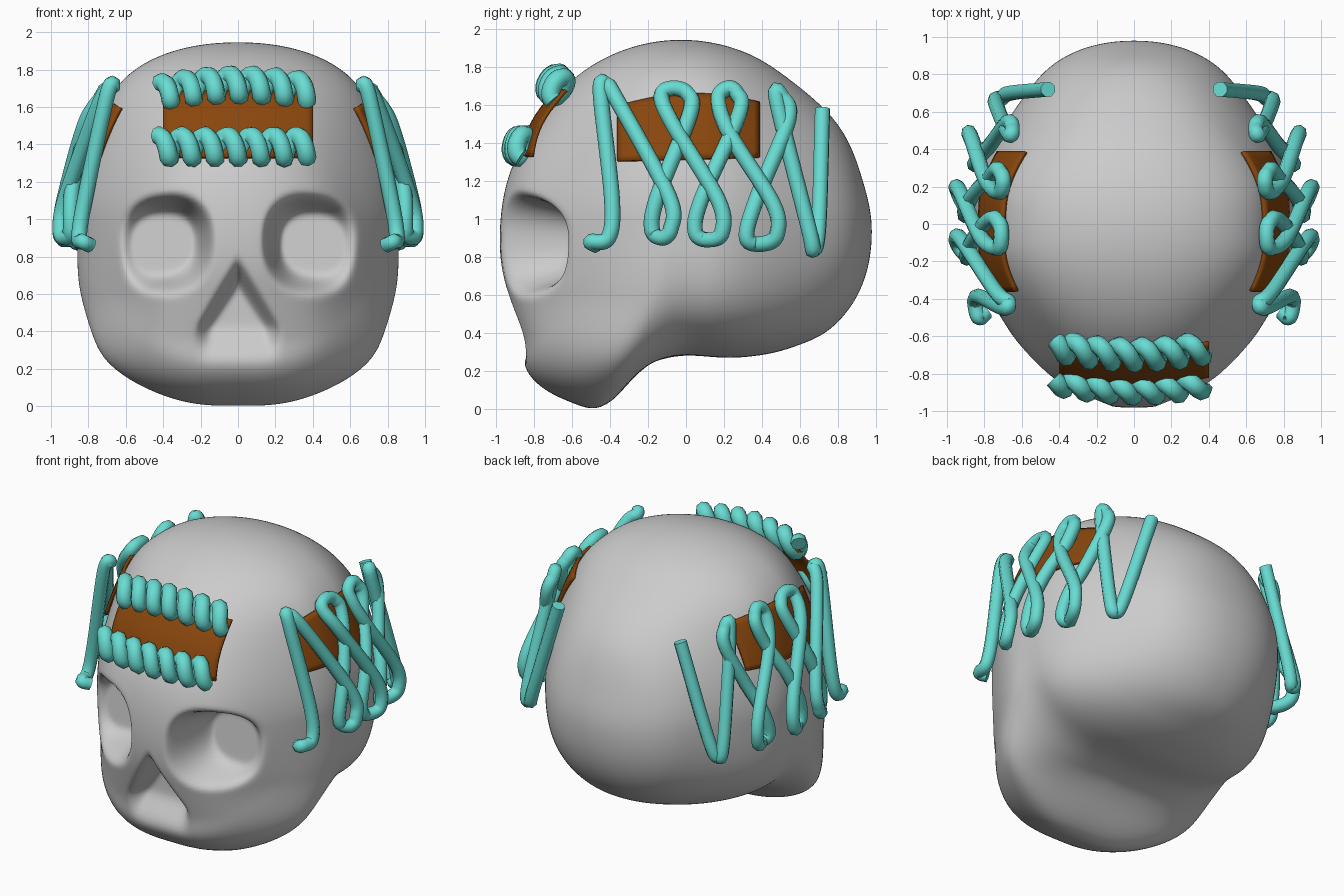
import bpy, bmesh, math
from mathutils import Vector
from mathutils.bvhtree import BVHTree

if "Cube" in bpy.data.objects:
    bpy.data.objects.remove(bpy.data.objects["Cube"])

def material(name, rgb):
    m = bpy.data.materials.new(name)
    m.diffuse_color = (*rgb, 1)
    m.use_nodes = True
    m.node_tree.nodes["Principled BSDF"].inputs["Base Color"].default_value = m.diffuse_color
    return m

BROWN = material("brown", (0.25, 0.062, 0.004))
TEAL = material("teal", (0.14, 0.72, 0.65))

def step(a, b, v):
    v = max(0.0, min(1.0, (v - a) / (b - a)))
    return v * v * (3 - 2 * v)

def add_object(name, bm, mat=None):
    bmesh.ops.recalc_face_normals(bm, faces=bm.faces)
    me = bpy.data.meshes.new(name)
    bm.to_mesh(me)
    bm.free()
    for p in me.polygons:
        p.use_smooth = True
    if mat:
        me.materials.append(mat)
    ob = bpy.data.objects.new(name, me)
    bpy.context.collection.objects.link(ob)
    return ob

# skull: side outline (y, z), swept as an ovoid around the x axis
OUTLINE = [(.98, .95), (.93, 1.21), (.82, 1.47), (.58, 1.71), (.31, 1.88), (0, 1.945),
           (-.29, 1.905), (-.58, 1.75), (-.79, 1.5), (-.93, 1.24), (-.98, .97), (-.975, .76),
           (-.915, .5), (-.865, .34), (-.85, .22), (-.77, .12), (-.61, .035), (-.48, .0),
           (-.39, .04), (-.27, .17), (-.16, .25), (.02, .28), (.28, .27), (.55, .32),
           (.76, .42), (.92, .63)]
POLAR = sorted((math.atan2(z - 1, y) % math.tau, math.hypot(y, z - 1)) for y, z in OUTLINE)
N = len(POLAR)

def knot(i):
    a, r = POLAR[i % N]
    return a + math.tau * (i // N), r

def radius(a):
    if a < POLAR[0][0]:
        a += math.tau
    i = max(k for k in range(N) if POLAR[k][0] <= a)
    (a0, r0), (a1, r1), (a2, r2), (a3, r3) = (knot(i + k) for k in (-1, 0, 1, 2))
    h = a2 - a1
    t = (a - a1) / h
    m1, m2 = (r2 - r0) / (a2 - a0) * h, (r3 - r1) / (a3 - a1) * h
    return ((2*t**3 - 3*t*t + 1) * r1 + (t**3 - 2*t*t + t) * m1
            + (3*t*t - 2*t**3) * r2 + (t**3 - t*t) * m2)

def carve(x, y, z):
    if y > -.3:
        return y
    ax = abs(x)
    # eye socket
    d = (abs((ax - .40) / .25) ** 2.4 + abs((z - .865 + .05 * (ax - .4)) / .25) ** 2.4) ** (1 / 2.4)
    y += max(0, -.60 + .1 * (z - .87) - y) * (1 - step(.66, 1.1, d))
    # nose opening
    half = min(.21, .24 * (.75 - z) / .38)
    m = step(-.03, .07, half - ax) * step(.23, .43, z)
    return y + max(0, -.76 - y) * m

def skull_point(a, f, r, soft):
    c, s = math.cos(f), math.sin(f)
    t = s ** (2 / 4)
    r += (soft - r) * .85 * step(.05, .75, abs(c))
    y, z = math.cos(a) * r * t, 1 + math.sin(a) * r * t
    jaw = step(.6, .1, z) * step(-.05, -.4, y)
    w = (.86 - .085 * step(1, 1.6, z)) * (1 - .24 * step(.1, .8, abs(y))) * (1 + .12 * jaw)
    x = math.copysign(abs(c) ** (2 / (2.1 + .7 * jaw)), c) * w
    return x, carve(x, y, z), z

NA, NF = 280, 190
bm = bmesh.new()
angles = [math.tau * i / NA for i in range(NA)]
radii = [radius(a) for a in angles]
softened = radii
for _ in range(2):
    softened = [sum(softened[(i + k) % NA] for k in range(-9, 10)) / 19 for i in range(NA)]
rings = [[bm.verts.new(skull_point(a, math.pi * j / NF, r, q))
          for a, r, q in zip(angles, radii, softened)] for j in range(1, NF)]
for p, q in zip(rings, rings[1:]):
    for i in range(NA):
        k = (i + 1) % NA
        bm.faces.new((p[i], p[k], q[k], q[i]))
for ring, x in ((rings[0], .86), (rings[-1], -.86)):
    pole = bm.verts.new((x, 0, 1))
    for i in range(NA):
        bm.faces.new((pole, ring[i], ring[(i + 1) % NA]))
for _ in range(3):
    bmesh.ops.smooth_vert(bm, verts=bm.verts, factor=.5,
                          use_axis_x=True, use_axis_y=True, use_axis_z=True)
bm.normal_update()
tree = BVHTree.FromBMesh(bm)
add_object("skull", bm)

def side_x(y, z):
    hit = tree.ray_cast(Vector((2, y, z)), Vector((-1, 0, 0)))[0]
    return hit.x if hit else 0

def front_y(x, z):
    hit = tree.ray_cast(Vector((x, -2, z)), Vector((0, 1, 0)))[0]
    return hit.y if hit else 0

# brown panels
def panel(name, point, nu=24, nv=10):
    bm = bmesh.new()
    g = [[bm.verts.new(point(i / nu, j / nv)) for j in range(nv + 1)] for i in range(nu + 1)]
    for i in range(nu):
        for j in range(nv):
            bm.faces.new((g[i][j], g[i+1][j], g[i+1][j+1], g[i][j+1]))
    ob = add_object(name, bm, BROWN)
    mod = ob.modifiers.new("thickness", "SOLIDIFY")
    mod.thickness, mod.offset = .02, 0

def forehead_point(u, v):
    x, z = -.4 + .8 * u, 1.33 + .35 * v
    y = -.86 + .18 * v + .3 * x * x - .04 * math.sin(math.pi * v)
    return x, min(y, front_y(x, z) - .015), z

def temple_point(sign):
    def point(u, v):
        y = -.36 + .745 * u
        z = 1.305 + .02 * u + v * (.29 + .055 * math.sin(math.pi * u))
        return sign * (side_x(y, z) + .015), y, z
    return point

panel("forehead_panel", forehead_point)

# teal coils
def tube(name, pts, r):
    cu = bpy.data.curves.new(name, "CURVE")
    cu.dimensions = "3D"
    cu.bevel_depth, cu.bevel_resolution, cu.use_fill_caps = r, 2, True
    sp = cu.splines.new("POLY")
    sp.points.add(len(pts) - 1)
    for p, co in zip(sp.points, pts):
        p.co = (*co, 1)
    sp.use_smooth = True
    cu.materials.append(TEAL)
    bpy.context.collection.objects.link(bpy.data.objects.new(name, cu))

def smooth_path(pts, n=8):
    P = [Vector(p) for p in pts]
    P = [2 * P[0] - P[1]] + P + [2 * P[-1] - P[-2]]
    out = []
    for a, b, c, d in zip(P, P[1:], P[2:], P[3:]):
        for k in range(n):
            t = k / n
            out.append(.5 * (2*b + (c - a)*t + (2*a - 5*b + 4*c - d)*t*t + (3*b - a - 3*c + d)*t**3))
    return out + [P[-2]]

LACE = [(.79, -.47, .86), (.83, -.50, .88), (.85, -.41, .90), (.82, -.39, 1.1), (.70, -.45, 1.66),
        (.67, -.42, 1.71), (.74, -.36, 1.62), (.92, -.09, 1.12), (.95, -.08, .95), (.93, -.13, .90),
        (.88, -.18, .95), (.87, -.15, 1.12), (.76, .02, 1.55), (.72, .01, 1.66), (.71, -.07, 1.69),
        (.73, -.13, 1.65), (.82, -.07, 1.5), (.93, .17, 1.1), (.95, .19, .93), (.92, .12, .89),
        (.87, .05, .93), (.85, .08, 1.1), (.75, .28, 1.55), (.71, .27, 1.66), (.70, .22, 1.69),
        (.72, .17, 1.63), (.79, .23, 1.45), (.87, .46, 1.08), (.88, .48, .92), (.85, .41, .87),
        (.80, .32, .90), (.80, .37, 1.1), (.68, .54, 1.52), (.65, .51, 1.64), (.67, .48, 1.62),
        (.74, .65, .94), (.71, .67, .84), (.66, .70, .96), (.46, .72, 1.58)]

for side, sign in (("right", 1), ("left", -1)):
    panel(side + "_temple_panel", temple_point(sign))
    path = [(sign * max(x, side_x(y, z) + .045), y, z) for x, y, z in smooth_path(LACE)]
    tube(side + "_temple_lace", path, .042)

def spring(name, x0, x1, y0, z0, turns, up, out):
    pts = []
    n = int(turns * 20)
    for i in range(n + 1):
        x = x0 + (x1 - x0) * i / n
        a = math.tau * turns * i / n
        c, s = math.cos(a), math.sin(a)
        pts.append((x + .015 * s, y0 + .25 * x * x + up[0] * c + out[0] * s,
                    z0 - .25 * x * x * (z0 > 1.5) + up[1] * c + out[1] * s))
    tube(name, pts, .05)

spring("upper_forehead_coil", -.42, .37, -.70, 1.715, 6.5, (.035, .055), (-.03, .02))
spring("lower_forehead_coil", -.43, .37, -.89, 1.385, 6.5, (.015, .06), (-.03, .01))
